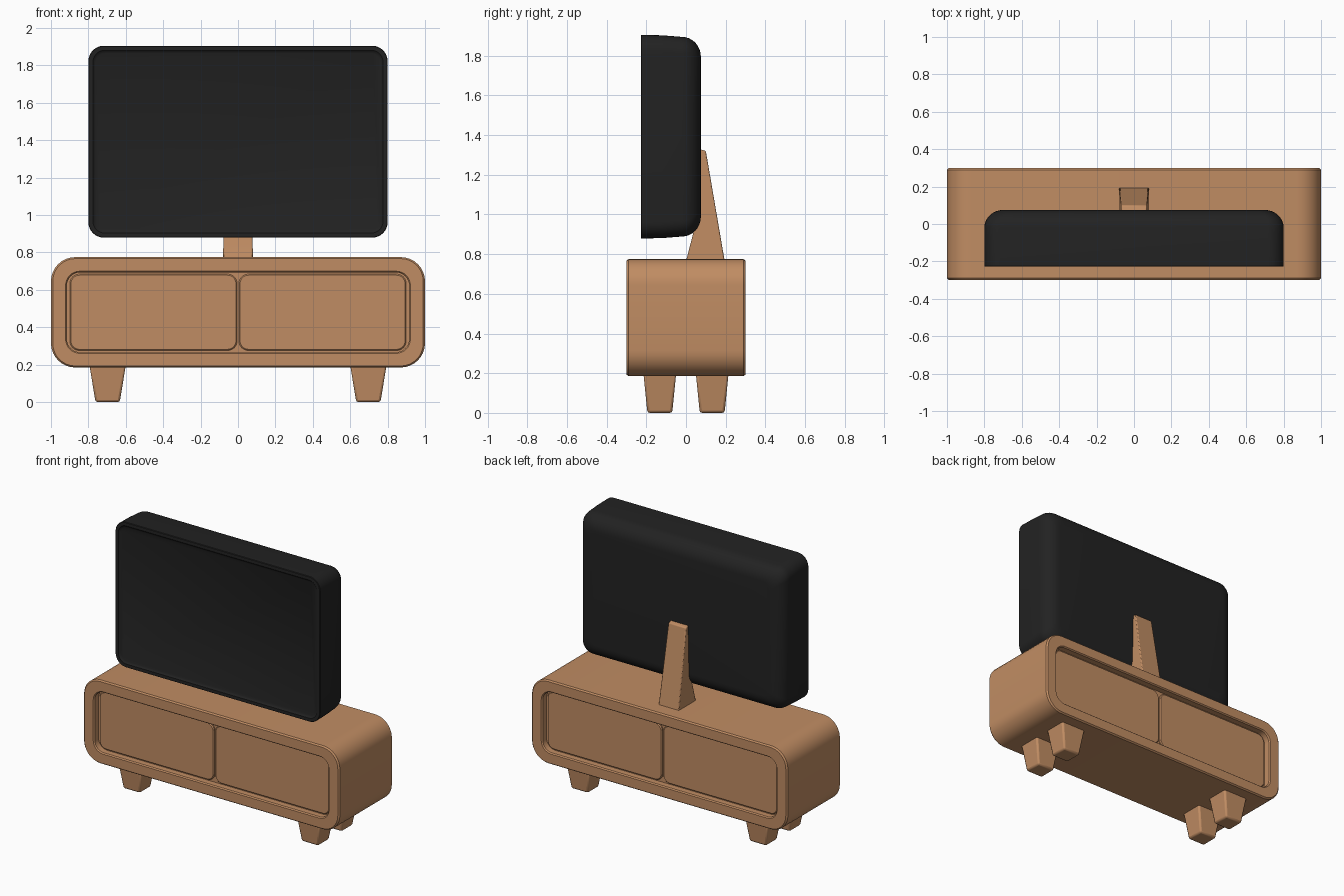
import bpy
import bmesh
import math

if "Cube" in bpy.data.objects:
    bpy.data.objects.remove(bpy.data.objects["Cube"])


def material(name, rgb):
    m = bpy.data.materials.new(name)
    m.diffuse_color = (*rgb, 1)
    m.use_nodes = True
    m.node_tree.nodes["Principled BSDF"].inputs["Base Color"].default_value = m.diffuse_color
    return m


WOOD = material("warm wood", (0.53, 0.265, 0.125))
BLACK = material("soft black", (0.016, 0.016, 0.016))


def finish(name, bm, mat, bevel=0.0):
    bmesh.ops.recalc_face_normals(bm, faces=bm.faces)
    mesh = bpy.data.meshes.new(name)
    bm.to_mesh(mesh)
    bm.free()
    ob = bpy.data.objects.new(name, mesh)
    bpy.context.collection.objects.link(ob)
    mesh.materials.append(mat)
    if bevel:
        mod = ob.modifiers.new("soft edges", 'BEVEL')
        mod.width = bevel
        mod.segments = 2
        mod.limit_method = 'ANGLE'
        mod.angle_limit = math.radians(40)
    bpy.ops.object.select_all(action='DESELECT')
    ob.select_set(True)
    bpy.context.view_layer.objects.active = ob
    bpy.ops.object.shade_smooth_by_angle(angle=math.radians(35))
    return ob


def rounded_rect(hw, hh, r, steps=8):
    pts = []
    for i, (sx, sz) in enumerate([(1, 1), (-1, 1), (-1, -1), (1, -1)]):
        for k in range(steps + 1):
            a = math.pi / 2 * (i + k / steps)
            pts.append((sx * (hw - r) + r * math.cos(a),
                        sz * (hh - r) + r * math.sin(a)))
    return pts


def loft(name, rings, cx, cz, mat):
    """Capped skin through rounded rectangles given as (y, half w, half h, radius)."""
    bm = bmesh.new()
    loops = [[bm.verts.new((cx + x, y, cz + z)) for x, z in rounded_rect(hw, hh, r)]
             for y, hw, hh, r in rings]
    n = len(loops[0])
    for a, b in zip(loops, loops[1:]):
        for i in range(n):
            j = (i + 1) % n
            bm.faces.new((a[i], a[j], b[j], b[i]))
    bm.faces.new(loops[0])
    bm.faces.new(loops[-1])
    return finish(name, bm, mat)


# Cabinet shell, recessed on front and back
CZ = 0.48
half = [(-0.25, 0.915, 0.213, 0.07), (-0.292, 0.915, 0.213, 0.07),
        (-0.30, 0.922, 0.22, 0.077), (-0.30, 0.99, 0.287, 0.12),
        (-0.29, 1.0, 0.295, 0.13)]
loft("cabinet", half + [(-y, w, h, r) for y, w, h, r in reversed(half)], 0, CZ, WOOD)

# Door pairs on both faces
for side, face in ((-1, "front"), (1, "back")):
    for sx, hand in ((-1, "left"), (1, "right")):
        loft(f"{face}_{hand}_door",
             [(side * 0.24, 0.447, 0.204, 0.05), (side * 0.258, 0.447, 0.204, 0.05),
              (side * 0.264, 0.441, 0.198, 0.045)], sx * 0.452, CZ, WOOD)

# Tapered feet
for sx, hand in ((-1, "left"), (1, "right")):
    for sy, end in ((-1, "front"), (1, "back")):
        bm = bmesh.new()
        bmesh.ops.create_cube(bm, size=1)
        for v in bm.verts:
            top = v.co.z > 0
            v.co.x = sx * 0.697 + v.co.x * (0.195 if top else 0.13)
            v.co.y = sy * 0.132 + v.co.y * (0.165 if top else 0.125)
            v.co.z = 0.20 if top else 0.0
        finish(f"{end}_{hand}_foot", bm, WOOD, 0.012)

# Screen support, a wedge that narrows upward
bm = bmesh.new()
profile = [(0.0, 0.765), (0.048, 0.95), (0.065, 1.33), (0.10, 1.32), (0.195, 0.765)]
ends = [[bm.verts.new((s * (0.08 - 0.02 * (z - 0.765)), y, z)) for y, z in profile]
        for s in (-1, 1)]
for e in ends:
    bm.faces.new(e)
for i in range(len(profile)):
    j = (i + 1) % len(profile)
    bm.faces.new((ends[0][i], ends[0][j], ends[1][j], ends[1][i]))
finish("screen_support", bm, WOOD, 0.006)

# Television: shallow inset screen, flat rim, domed back
rings = [(-0.218, 0.76, 0.473, 0.05), (-0.222, 0.768, 0.481, 0.055),
         (-0.228, 0.775, 0.488, 0.06), (-0.228, 0.797, 0.51, 0.08),
         (-0.224, 0.80, 0.513, 0.083), (-0.12, 0.80, 0.511, 0.083)]
for k in range(9):
    a = math.pi / 2 * k / 8
    s = 1 - math.cos(a)
    rings.append((-0.02 + 0.095 * math.sin(a), 0.80 - 0.10 * s,
                  0.503 - 0.10 * s, 0.083 - 0.03 * s))
loft("television", rings, 0, 1.392, BLACK)
